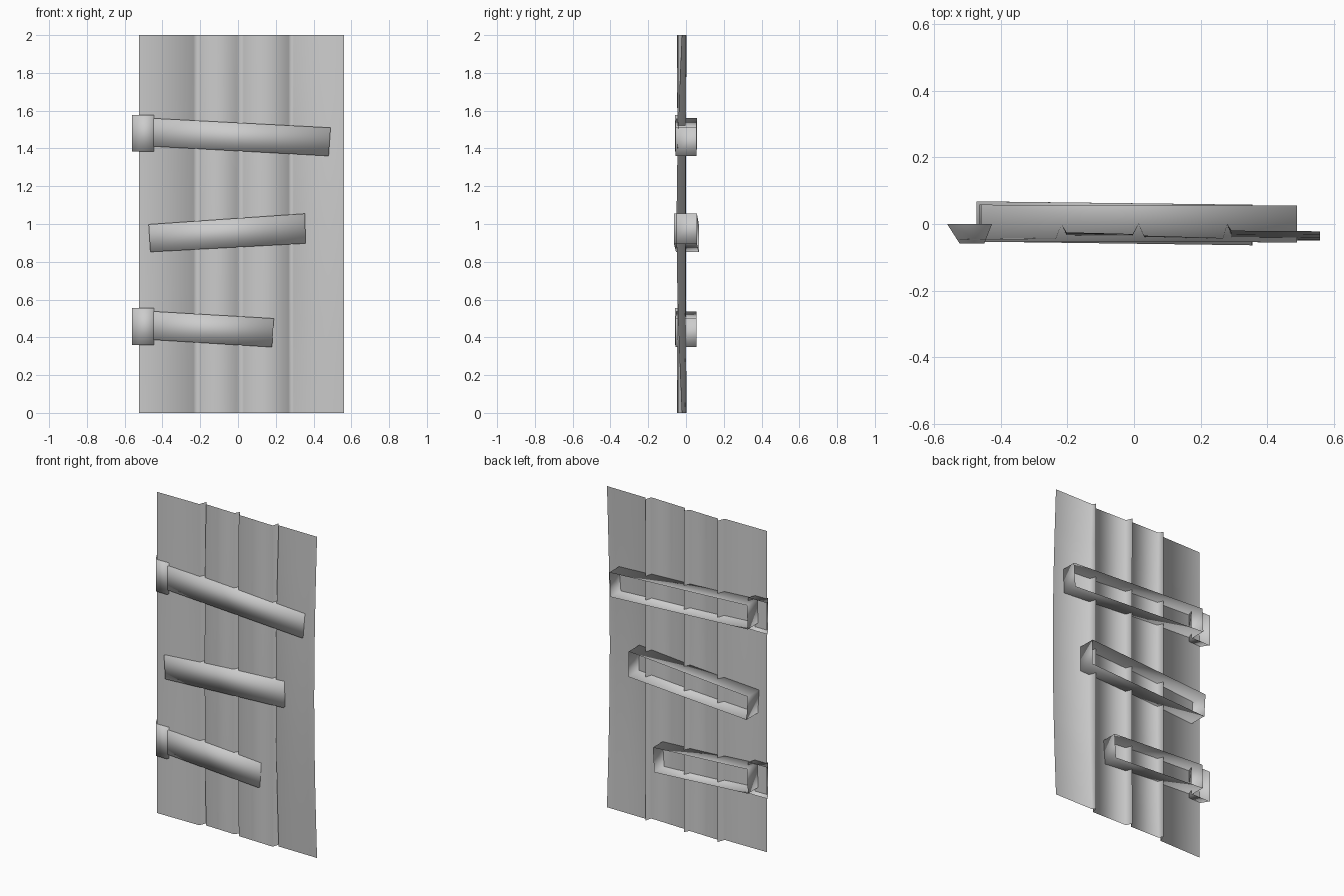
import bpy, math

if "Cube" in bpy.data.objects:
    bpy.data.objects.remove(bpy.data.objects["Cube"])


def make(name, verts, faces, smooth=True):
    me = bpy.data.meshes.new(name)
    me.from_pydata(verts, [], faces)
    ob = bpy.data.objects.new(name, me)
    bpy.context.collection.objects.link(ob)
    for p in me.polygons:
        p.use_smooth = smooth
    return ob


# Door sheet: a top profile of four planks with V grooves, bowed forward at mid height
# each point: x, y at the ends, y at mid height
profile = [(-.525, -.048, -.045), (-.235, -.045, -.04), (-.218, 0, 0),
           (-.203, -.025, -.038), (-.004, -.03, -.038), (.014, .002, 0),
           (.03, -.035, -.04), (.268, -.042, -.045), (.28, 0, -.002),
           (.294, -.02, -.048), (.56, -.022, -.05)]
rows = 8
n = len(profile)
verts = []
for r in range(rows + 1):
    t = r / rows
    bow = math.sin(math.pi * t)
    for x, y0, y1 in profile:
        verts.append((x, y0 + (y1 - y0) * bow, 2 * t))
faces = [(r * n + i, r * n + i + 1, (r + 1) * n + i + 1, (r + 1) * n + i)
         for r in range(rows) for i in range(n - 1)]
make("door_planks", verts, faces)


def open_box(name, front, back):
    """Front panel plus four side walls, open at the back."""
    walls = [(i, i + 4, (i + 1) % 4 + 4, (i + 1) % 4) for i in range(4)]
    return make(name, front + back, [(0, 1, 2, 3)] + walls)


# Cross battens: front outline (x, z) and the y of front and back at each end
battens = {
    "top_batten": ([(-.465, 1.412), (.48, 1.36), (.49, 1.51), (-.46, 1.56)],
                   (-.054, -.055), (.058, .055)),
    "middle_batten": ([(-.464, .852), (.357, .897), (.355, 1.055), (-.473, .998)],
                      (-.053, -.064), (.068, .058)),
    "bottom_batten": ([(-.465, .388), (.18, .348), (.19, .50), (-.46, .538)],
                      (-.053, -.055), (.055, .055)),
}
for name, (outline, fy, by) in battens.items():
    ends = (0, 1, 1, 0)
    open_box(name,
             [(x, fy[e], z) for (x, z), e in zip(outline, ends)],
             [(x, by[e], z) for (x, z), e in zip(outline, ends)])

# Hinge blocks: tapered towards the front
for name, z0 in (("top_hinge", 1.384), ("bottom_hinge", .36)):
    z1 = z0 + .194
    open_box(name,
             [(-.525, -.058, z0), (-.45, -.058, z0), (-.45, -.058, z1), (-.525, -.058, z1)],
             [(-.562, 0, z0), (-.427, 0, z0), (-.427, 0, z1), (-.562, 0, z1)])
